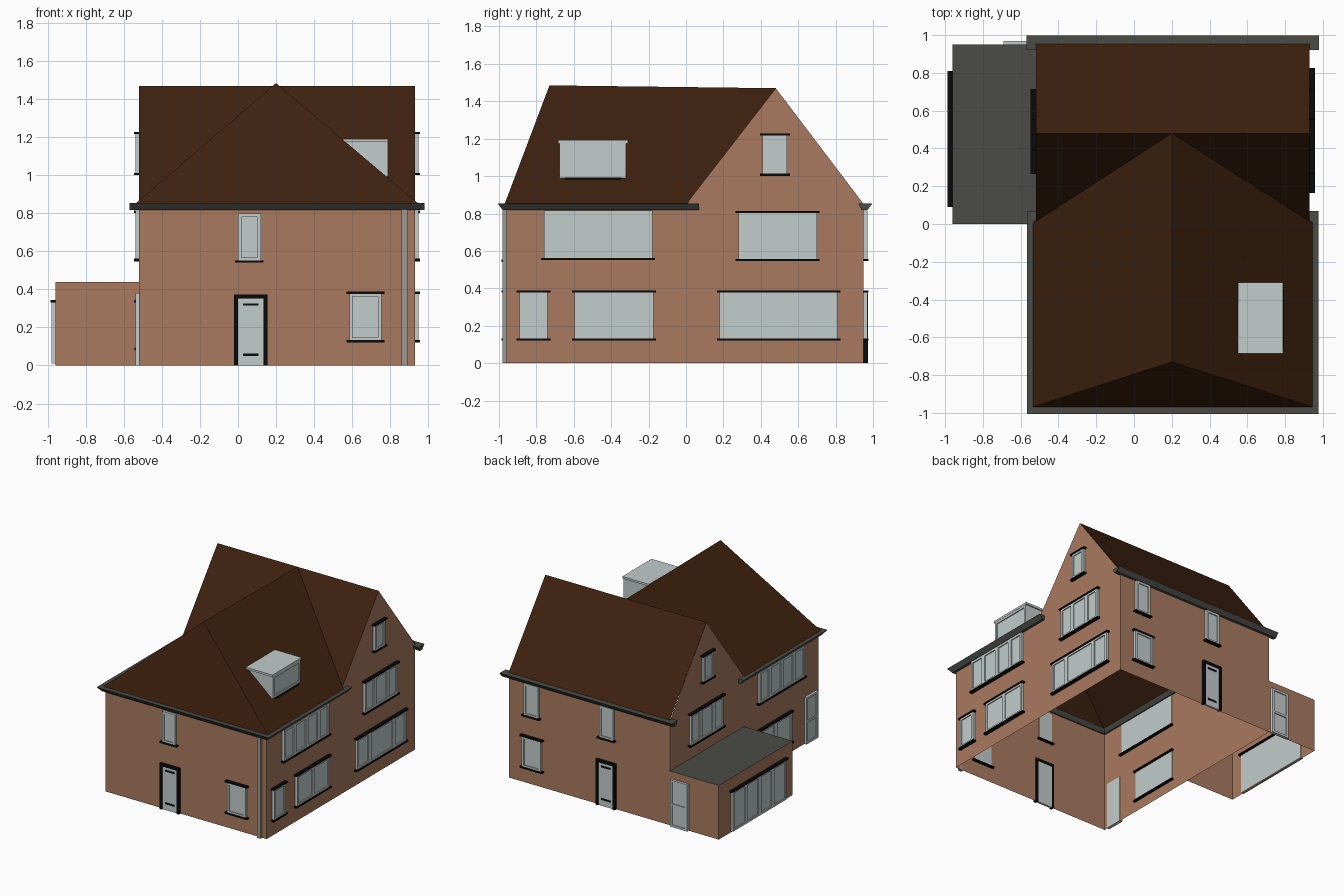
import bpy, bmesh

if "Cube" in bpy.data.objects:
    bpy.data.objects.remove(bpy.data.objects["Cube"])


def material(name, rgb):
    m = bpy.data.materials.new(name)
    m.use_nodes = True
    m.diffuse_color = (*rgb, 1)
    m.node_tree.nodes["Principled BSDF"].inputs["Base Color"].default_value = (*rgb, 1)
    return m


BRICK = material("brick", (0.40, 0.195, 0.117))
TILE = material("roof_tile", (0.047, 0.0148, 0.0045))
GREY = material("dark_grey", (0.07, 0.07, 0.062))
PALE = material("pale_window", (0.54, 0.61, 0.60))
BLACK = material("black_trim", (0.003, 0.003, 0.003))
PIPE = material("pipe_grey", (0.34, 0.32, 0.30))


def mesh(name, verts, faces, mat, closed=False):
    bm = bmesh.new()
    vs = [bm.verts.new(v) for v in verts]
    for f in faces:
        bm.faces.new([vs[i] for i in f])
    if closed:
        bmesh.ops.recalc_face_normals(bm, faces=bm.faces)
    me = bpy.data.meshes.new(name)
    bm.to_mesh(me)
    bm.free()
    me.materials.append(mat)
    ob = bpy.data.objects.new(name, me)
    bpy.context.collection.objects.link(ob)
    return ob


BOX = [(0, 1, 3, 2), (4, 6, 7, 5), (0, 4, 5, 1), (2, 3, 7, 6), (0, 2, 6, 4), (1, 5, 7, 3)]


def boxes(name, spans, mat):
    """One object from several (x0, x1, y0, y1, z0, z1) boxes."""
    verts, faces = [], []
    for x0, x1, y0, y1, z0, z1 in spans:
        n = len(verts)
        verts += [(x, y, z) for x in (x0, x1) for y in (y0, y1) for z in (z0, z1)]
        faces += [[n + i for i in f] for f in BOX]
    return mesh(name, verts, faces, mat, True)


# Wall planes: the axis they face, their position and outward sign
X0, X1, Y0, Y1 = -0.52, 0.93, -0.96, 0.95
EAVE, MID, RIDGE = 0.85, 0.48, 1.47
EXT, EXT_TOP = -0.96, 0.44
FRONT, BACK = ("y", Y0, -1), ("y", Y1, 1)
LEFT, RIGHT, SIDE = ("x", X1, 1), ("x", X0, -1), ("x", EXT, -1)


def on_wall(wall, u0, u1, z0, z1, d0, d1):
    axis, pos, s = wall
    a, b = sorted((pos + s * d0, pos + s * d1))
    return (a, b, u0, u1, z0, z1) if axis == "x" else (u0, u1, a, b, z0, z1)


def bar(name, wall, u0, u1, z):
    boxes(name, [on_wall(wall, u0 - 0.015, u1 + 0.015, z - 0.006, z + 0.006, -0.02, 0.027)], BLACK)


def window(name, wall, u0, u1, z0, z1, mullions=(), rails=(), lintel=True, sill=True):
    t = 0.018
    parts = [on_wall(wall, u0, u1, z0, z1, -0.005, 0.012)]
    bars = [(u0, u0 + t, z0, z1), (u1 - t, u1, z0, z1), (u0 + t, u1 - t, z0, z0 + t),
            (u0 + t, u1 - t, z1 - t, z1)]
    bars += [(m - t, m + t, z0 + t, z1 - t) for m in mullions]
    bars += [(u0 + t, u1 - t, r - t / 2, r + t / 2) for r in rails]
    parts += [on_wall(wall, *b, 0.012, 0.02) for b in bars]
    boxes(name, parts, PALE)
    if lintel:
        bar(name + "_lintel", wall, u0, u1, z1 + 0.003)
    if sill:
        bar(name + "_sill", wall, u0, u1, z0 - 0.003)


def front_door(name, wall, u0, u1):
    t, top = 0.02, 0.352
    boxes(name, [on_wall(wall, u0, u1, 0, top, -0.005, 0.012)], PALE)
    surround = [(u0 - t, u0, 0, top), (u1, u1 + t, 0, top), (u0 - t, u1 + t, top, top + t)]
    boxes(name + "_surround", [on_wall(wall, *b, -0.01, 0.022) for b in surround], BLACK)
    slots = [(u0 + 0.027, u1 - 0.027, z, z + 0.012) for z in (0.05, 0.315)]
    boxes(name + "_slots", [on_wall(wall, *b, 0.012, 0.018) for b in slots], BLACK)


# Brick shell, open underneath
outline = [(Y0, 0), (Y1, 0), (Y1, EAVE), (MID, RIDGE), (0, EAVE), (Y0, EAVE)]
n = len(outline)
mesh("house_walls", [(x, y, z) for x in (X0, X1) for y, z in outline],
     [range(n - 1, -1, -1), range(n, 2 * n), (0, n, 2 * n - 1, n - 1), (n + 1, 1, 2, n + 2)], BRICK)

# Side extension with a flat roof
corners = [(X0, 0), (EXT, 0), (EXT, Y1), (X0, Y1)]
ext_verts = [(x, y, z) for z in (0, EXT_TOP) for x, y in corners]
mesh("extension_walls", ext_verts, [(1, 0, 4, 5), (2, 1, 5, 6), (3, 2, 6, 7)], BRICK)
mesh("extension_roof", ext_verts[4:], [(3, 2, 1, 0)], GREY)

# Rear gabled roof, its front slope meeting the hipped wing in two valleys
join = (0.2, MID, RIDGE)
mesh("rear_roof",
     [(X0, Y1 + 0.005, EAVE), (X1, Y1 + 0.005, EAVE), (X1, MID, RIDGE), (X0, MID, RIDGE),
      join, (X1, 0, EAVE), (X0, 0, EAVE)],
     [(1, 0, 3, 4, 2), (5, 2, 4), (6, 4, 3)], TILE)

# Front hipped roof
e = 0.02
mesh("front_roof",
     [(X0 - e, Y0 - 0.01, EAVE), (X1 + e, Y0 - 0.01, EAVE), (X1 + e, 0.005, EAVE),
      (X0 - e, 0.005, EAVE), (0.2, -0.73, 1.485), join],
     [(0, 1, 4), (1, 2, 5, 4), (3, 0, 4, 5)], TILE)


# Flared gutters swept along the eaves
def gutter(name, path):
    """path holds (x, y, outward x, outward y) stations."""
    profile = [(-0.01, 0.818), (0.02, 0.818), (0.047, 0.854), (-0.03, 0.854)]
    verts = [(x + ox * d, y + oy * d, z) for x, y, ox, oy in path for d, z in profile]
    faces = [(4 * i + j, 4 * i + (j + 1) % 4, 4 * i + 4 + (j + 1) % 4, 4 * i + 4 + j)
             for i in range(len(path) - 1) for j in range(4)]
    faces += [(0, 1, 2, 3), [len(verts) - k for k in (1, 2, 3, 4)]]
    mesh(name, verts, faces, GREY, True)


gutter("front_gutter", [(X0, 0.07, -1, 0), (X0, Y0, -1, -1), (X1, Y0, 1, -1), (X1, 0.07, 1, 0)])
gutter("rear_gutter", [(X1 + 0.05, Y1, 0, 1), (X0 - 0.05, Y1, 0, 1)])
boxes("downspout", [(0.86, 0.89, Y0 - 0.022, Y0, 0, 0.825)], PIPE)

# Windows shared by both long sides
for label, wall in (("left", LEFT), ("right", RIGHT)):
    window(label + "_upper_front_window", wall, -0.76, -0.18, 0.56, 0.815,
           (-0.62, -0.465, -0.315), lintel=False)
    window(label + "_upper_rear_window", wall, 0.28, 0.70, 0.555, 0.805, (0.41, 0.575))
    window(label + "_gable_window", wall, 0.41, 0.54, 1.01, 1.22)

# Lower left side
window("left_small_window", LEFT, -0.89, -0.74, 0.13, 0.38)
window("left_double_window", LEFT, -0.595, -0.175, 0.13, 0.38, (-0.385,))
window("left_triple_window", LEFT, 0.18, 0.81, 0.13, 0.38, (0.34, 0.65))

# Lower right side and extension
window("right_double_window", RIGHT, -0.595, -0.175, 0.09, 0.335, (-0.385,))
window("right_side_door", RIGHT, -0.93, -0.78, 0, 0.38, rails=(0.18,), lintel=False, sill=False)
window("extension_window", SIDE, 0.105, 0.795, 0.01, 0.335, (0.28, 0.45, 0.62), sill=False)
window("extension_door", BACK, -0.69, -0.535, 0, 0.38, rails=(0.18,), lintel=False, sill=False)

# Front and back
window("front_upper_window", FRONT, 0, 0.12, 0.55, 0.80, lintel=False)
window("front_lower_window", FRONT, 0.585, 0.755, 0.13, 0.38)
front_door("front_door", FRONT, 0, 0.135)
window("back_upper_window_a", BACK, 0.655, 0.785, 0.555, 0.815, lintel=False)
window("back_upper_window_b", BACK, -0.02, 0.105, 0.555, 0.815, lintel=False)
window("back_lower_window", BACK, 0.63, 0.80, 0.13, 0.38)
front_door("back_door", BACK, -0.02, 0.115)

# Dormer: a wedge standing on the hipped slope, with a thin flat top
DX, DY0, DY1 = 0.78, -0.675, -0.32
wedge = [(DX, 0.99), (DX, 1.18), (0.56, 1.18)]
mesh("dormer_body", [(x, y, z) for y in (DY0, DY1) for x, z in wedge],
     [(0, 1, 2), (5, 4, 3), (0, 3, 4, 1), (1, 4, 5, 2), (2, 5, 3, 0)], PALE, True)
boxes("dormer_top", [(0.55, 0.79, DY0 - 0.01, DY1 + 0.01, 1.175, 1.192)], PALE)
window("dormer_window", ("x", DX - 0.012, 1), DY0, DY1, 0.995, 1.175, lintel=False, sill=False)
boxes("dormer_sill", [(DX - 0.005, DX + 0.012, DY0 + 0.025, DY1 - 0.025, 0.983, 0.993)], BLACK)
